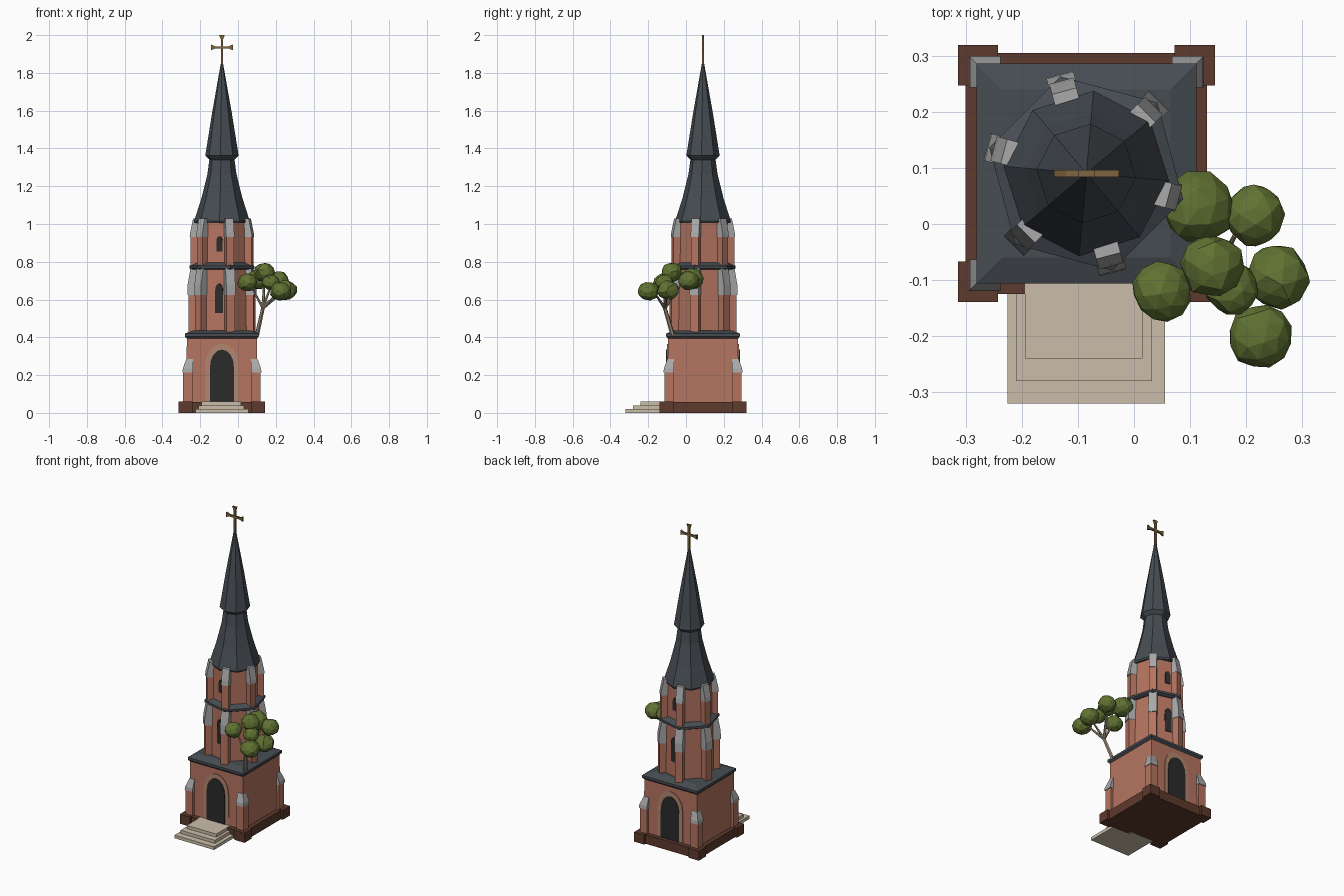
import bpy, bmesh, math, random
from mathutils import Vector, Matrix

if "Cube" in bpy.data.objects:
    bpy.data.objects.remove(bpy.data.objects["Cube"])

random.seed(4)
CX, CY = -0.085, 0.09          # tower axis
R2 = math.sqrt(2)
HEX = math.radians(45)         # hexagon corners start here


def mat(name, r, g, b):
    m = bpy.data.materials.new(name)
    m.diffuse_color = (r, g, b, 1)
    m.use_nodes = True
    m.node_tree.nodes["Principled BSDF"].inputs["Base Color"].default_value = m.diffuse_color
    return m


BRICK = mat("brick", 0.46, 0.175, 0.115)
PLINTH = mat("brown plinth", 0.11, 0.042, 0.026)
SLATE = mat("dark slate", 0.062, 0.073, 0.085)
STONE = mat("grey stone", 0.40, 0.40, 0.40)
DARK = mat("dark opening", 0.024, 0.024, 0.024)
STEP = mat("pale step stone", 0.60, 0.51, 0.40)
TRIM = mat("tan trim", 0.45, 0.24, 0.16)
LEAF = mat("leaf green", 0.12, 0.17, 0.032)
BARK = mat("pale bark", 0.36, 0.29, 0.20)
GOLD = mat("old gold", 0.21, 0.13, 0.05)


def finish(name, bm, m):
    bmesh.ops.recalc_face_normals(bm, faces=bm.faces)
    me = bpy.data.meshes.new(name)
    bm.to_mesh(me)
    bm.free()
    me.materials.append(m)
    ob = bpy.data.objects.new(name, me)
    bpy.context.collection.objects.link(ob)
    return ob


def loft(name, rings, m):
    """Skin equal-length rings of points and cap both ends."""
    bm = bmesh.new()
    rows = [[bm.verts.new(p) for p in ring] for ring in rings]
    n = len(rows[0])
    for a, b in zip(rows, rows[1:]):
        for i in range(n):
            bm.faces.new((a[i], a[(i + 1) % n], b[(i + 1) % n], b[i]))
    bm.faces.new(rows[0])
    bm.faces.new(rows[-1])
    return finish(name, bm, m)


def turret(name, profile, sides, start, m):
    """Polygonal tower section from (radius, z) pairs."""
    ang = [start + i * 2 * math.pi / sides for i in range(sides)]
    return loft(name, [[(CX + r * math.cos(a), CY + r * math.sin(a), z) for a in ang]
                       for r, z in profile], m)


def slab(name, pts, vec, m):
    """Extrude a flat outline along a vector."""
    v = Vector(vec)
    return loft(name, [[Vector(p) for p in pts], [Vector(p) + v for p in pts]], m)


def box(name, x0, x1, y0, y1, z0, z1, m):
    return slab(name, [(x0, y0, z0), (x1, y0, z0), (x1, y1, z0), (x0, y1, z0)],
                (0, 0, z1 - z0), m)


def arch(name, angle, dist, u0, w, z0, spring, top, thick, m):
    """Thin arched plate on the wall that faces the given angle."""
    n = Vector((math.cos(angle), math.sin(angle), 0))
    t = Vector((-n.y, n.x, 0))
    out = [(-w, z0), (w, z0)]
    for i in range(9):
        a = math.pi * i / 8
        out.append((w * math.cos(a), spring + (top - spring) * math.sin(a) ** 0.9
                    if 0 < i < 8 else spring))
    base = Vector((CX, CY, 0)) + n * (dist - 0.002)
    slab(name, [base + t * (u0 + u) + Vector((0, 0, z)) for u, z in out], n * thick, m)


def radial(name, angle, prof, w, m):
    """Extrude an (r, z) profile sideways, centred on a radial direction."""
    n = Vector((math.cos(angle), math.sin(angle), 0))
    t = Vector((-n.y, n.x, 0))
    base = Vector((CX, CY, 0)) - t * w / 2
    slab(name, [base + n * r + Vector((0, 0, z)) for r, z in prof], t * w, m)


# Plinth with corner blocks
box("plinth", CX - .215, CX + .215, CY - .215, CY + .215, 0, .058, PLINTH)
for sx in (-1, 1):
    for sy in (-1, 1):
        x, y = CX + sx * .193, CY + sy * .193
        box("plinth_corner", x - .036, x + .036, y - .036, y + .036, 0, .061, PLINTH)
        # Square-stage corner piers with sloped stone caps
        x, y = CX + sx * .18, CY + sy * .18
        h = .025
        box("corner_pier", x - h, x + h, y - h, y + h, .05, .22, BRICK)
        rings = []
        for hh, c, z in ((.028, .181, .215), (.027, .18, .235), (.018, .171, .285)):
            px, py = CX + sx * c, CY + sy * c
            rings.append([(px - hh, py - hh, z), (px + hh, py - hh, z),
                          (px + hh, py + hh, z), (px - hh, py + hh, z)])
        loft("corner_pier_cap", rings, STONE)

# Square lower stage and slate ledge
turret("lower_stage", [(.188 * R2, .05), (.186 * R2, .41)], 4, HEX, BRICK)
turret("lower_ledge", [(.187 * R2, .395), (.196 * R2, .405), (.196 * R2, .42), (.15 * R2, .437)],
       4, HEX, SLATE)

# Front and back doors
for a in (-math.pi / 2, math.pi / 2):
    arch("door_surround", a, .188, 0, .088, .06, .25, .365, .005, TRIM)
    arch("door_opening", a, .188, 0, .064, .06, .235, .335, .009, DARK)

# Entrance steps
for i, (x0, x1, y0) in enumerate(((-.225, .055, -.32), (-.21, .032, -.28), (-.194, .015, -.24))):
    box("entrance_step", x0, x1, y0, -.10, .02 * i, .02 * i + .02, STEP)

# Hexagonal middle and upper stages
turret("middle_stage", [(.153, .42), (.150, .77)], 6, HEX, BRICK)
turret("middle_ledge", [(.165, .758), (.179, .765), (.179, .778), (.14, .797)], 6, HEX, SLATE)
turret("upper_stage", [(.143, .775), (.141, 1.015)], 6, HEX, BRICK)

for k in range(6):
    a = HEX + k * math.pi / 3
    radial("middle_buttress", a, [(.12, .42), (.178, .42), (.178, .64), (.12, .64)], .046, BRICK)
    radial("middle_buttress_cap", a,
           [(.12, .625), (.183, .625), (.181, .68), (.166, .765), (.12, .765)], .05, STONE)
    radial("upper_buttress", a, [(.11, .78), (.167, .78), (.167, .94), (.11, .94)], .042, BRICK)
    radial("upper_buttress_cap", a,
           [(.11, .93), (.171, .93), (.168, .955), (.152, 1.03), (.11, 1.03)], .045, STONE)

# Narrow windows, front and back
for a in (math.radians(255), math.radians(75)):
    arch("middle_window", a, .132, .02, .021, .53, .645, .685, .006, DARK)
    arch("upper_window", a, .1235, .02, .016, .855, .91, .935, .006, DARK)

# Eight-sided two-tier spire
turret("spire", [(.144, 1.005), (.148, 1.015), (.108, 1.14), (.077, 1.265), (.067, 1.34),
                 (.089, 1.362), (.086, 1.378), (.052, 1.59), (.006, 1.85)],
       8, math.radians(-5), SLATE)

# Flared cross
def cross_bar(name, half, lo, hi, upright):
    pts = [(lo, -half[0]), (lo + .022, -.006), (hi - .022, -.006), (hi, -.015),
           (hi, .015), (hi - .022, .006), (lo + .022, .006), (lo, half[0])]
    p3 = [(CX + b, CY - .006, a) if upright else (CX + a, CY - .006, 1.935 + b) for a, b in pts]
    slab(name, p3, (0, .012, 0), GOLD)

cross_bar("cross_upright", (.009,), 1.82, 2.0, True)
cross_bar("cross_arm", (.015,), -.058, .058, False)


# Small tree growing from the ledge
def limb(name, p, q, r0, r1):
    p, q = Vector(p), Vector(q)
    rot = (q - p).to_track_quat('Z', 'Y')
    ring = [Vector((math.cos(i * math.pi / 3), math.sin(i * math.pi / 3), 0)) for i in range(6)]
    loft(name, [[p + rot @ (v * r0) for v in ring], [q + rot @ (v * r1) for v in ring]], BARK)

fork = (.132, -.112, .555)
limb("tree_trunk", (.10, -.07, .41), fork, .012, .010)
for tip in ((.07, -.11, .67), (.14, -.08, .72), (.215, -.17, .64), (.18, -.02, .69), (.24, -.10, .64)):
    limb("tree_branch", fork, tip, .009, .004)

for x, y, z, r in ((.115, .03, .71, .064), (.215, .015, .70, .055), (.14, -.075, .745, .057),
                   (.255, -.095, .65, .057), (.05, -.12, .69, .053), (.225, -.20, .645, .057),
                   (.175, -.115, .69, .047)):
    bm = bmesh.new()
    bmesh.ops.create_icosphere(bm, subdivisions=2, radius=r)
    spin = Matrix.Rotation(random.uniform(0, 6), 3, Vector((random.random(), .5, random.random())))
    for v in bm.verts:
        v.co = spin @ v.co * random.uniform(.94, 1.06)
        v.co = Vector((x, y, z)) + Vector((v.co.x, v.co.y, v.co.z * .9))
    finish("leaf_cluster", bm, LEAF)
